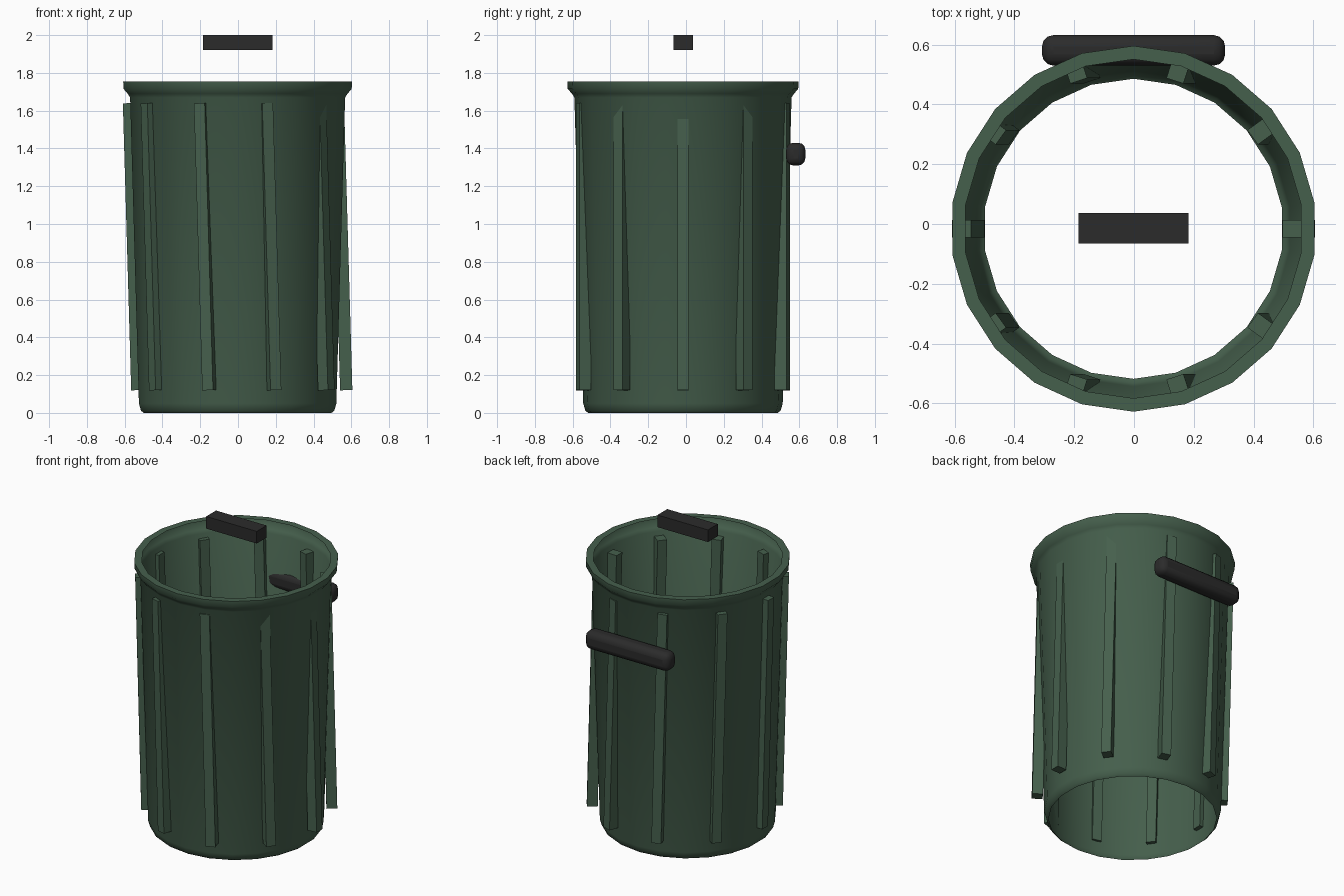
import bpy, bmesh, math
from mathutils import Matrix, Vector

cube = bpy.data.objects.get("Cube")
if cube:
    bpy.data.objects.remove(cube, do_unlink=True)


def material(name, rgb):
    m = bpy.data.materials.new(name)
    m.use_nodes = True
    m.diffuse_color = (*rgb, 1)
    m.node_tree.nodes["Principled BSDF"].inputs["Base Color"].default_value = (*rgb, 1)
    return m


green = material("bin_green", (0.06, 0.115, 0.073))
black = material("handle_black", (0.024, 0.024, 0.024))
CENTRE = Vector((-0.002, -0.016, 0))


def add_object(name, bm, mat):
    bmesh.ops.recalc_face_normals(bm, faces=bm.faces)
    mesh = bpy.data.meshes.new(name)
    bm.to_mesh(mesh)
    bm.free()
    mesh.materials.append(mat)
    obj = bpy.data.objects.new(name, mesh)
    bpy.context.collection.objects.link(obj)
    return obj


def smooth(obj, degrees):
    bpy.ops.object.select_all(action="DESELECT")
    obj.select_set(True)
    bpy.context.view_layer.objects.active = obj
    bpy.ops.object.shade_smooth_by_angle(angle=math.radians(degrees))


def box(name, lo, hi, mat):
    lo, hi = Vector(lo), Vector(hi)
    bm = bmesh.new()
    bmesh.ops.create_cube(bm, size=1, matrix=Matrix.Translation((lo + hi) / 2)
                          @ Matrix.Diagonal((*(hi - lo), 1)))
    return add_object(name, bm, mat)


# Open tapered body with rolled rim, revolved around z
SIDES = 22
profile = [(0.502, 0), (0.517, 0.012), (0.528, 0.05), (0.575, 1.67),
           (0.588, 1.69), (0.61, 1.715), (0.612, 1.755), (0.567, 1.755)]
bm = bmesh.new()
rings = []
for r, z in profile:
    rings.append([bm.verts.new(CENTRE + Vector((
        r * math.cos(math.pi / 2 + math.tau * i / SIDES),
        r * math.sin(math.pi / 2 + math.tau * i / SIDES), z)))
        for i in range(SIDES)])
for a, b in zip(rings, rings[1:]):
    for i in range(SIDES):
        j = (i + 1) % SIDES
        bm.faces.new((a[i], a[j], b[j], b[i]))
body = add_object("bin_body", bm, green)
smooth(body, 40)

# Ten upright ribs, all leaning the same way through the wall
for i in range(10):
    bm = bmesh.new()
    bmesh.ops.create_cube(bm, size=1)
    angle = math.tau * i / 10
    spot = Vector((0.553 * math.cos(angle), 0.553 * math.sin(angle), 0.88))
    bm.transform(Matrix.Translation(CENTRE + spot)
                 @ Matrix.Rotation(-0.029, 4, "Y")
                 @ Matrix.Rotation(angle, 4, "Z")
                 @ Matrix.Diagonal((0.065, 0.06, 1.52, 1)))
    add_object(f"rib_{i + 1}", bm, green)

# Rounded carrying handle on the back
handle = box("back_handle", (-0.308, 0.53, 1.31), (0.305, 0.632, 1.43), black)
bevel = handle.modifiers.new("rounding", "BEVEL")
bevel.width = 0.038
bevel.segments = 3
smooth(handle, 40)

# Floating lid grip above the opening
box("lid_grip", (-0.186, -0.065, 1.92), (0.182, 0.037, 2.0), black)
